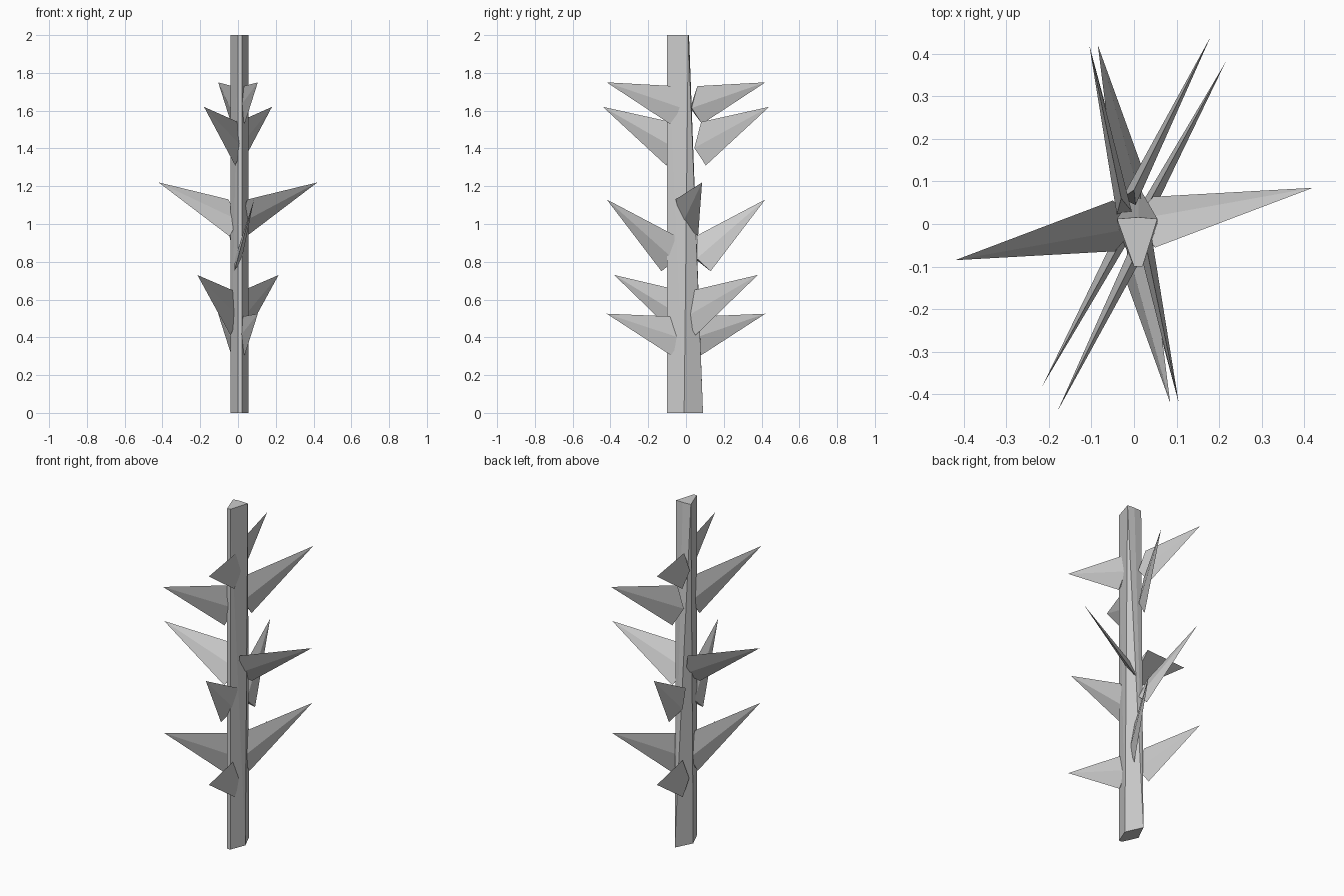
import bpy, bmesh
from mathutils import Vector

if "Cube" in bpy.data.objects:
    bpy.data.objects.remove(bpy.data.objects["Cube"])


def hull_object(name, points):
    """Flat-faced solid wrapped around a few corner points."""
    bm = bmesh.new()
    for p in points:
        bm.verts.new(p)
    bmesh.ops.convex_hull(bm, input=bm.verts[:])
    bmesh.ops.dissolve_limit(bm, angle_limit=0.01, verts=bm.verts[:], edges=bm.edges[:])
    bmesh.ops.recalc_face_normals(bm, faces=bm.faces[:])
    mesh = bpy.data.meshes.new(name)
    bm.to_mesh(mesh)
    bm.free()
    obj = bpy.data.objects.new(name, mesh)
    bpy.context.collection.objects.link(obj)
    return obj


# Stem: narrow front edge, back ridge fading out towards the top
def stem_ring(z, side_y, back_y):
    return [(0, -0.10, z), (0.02, -0.10, z), (0.055, side_y, z),
            (0.01, back_y, z), (-0.04, side_y, z)]


hull_object("stem", stem_ring(0, -0.01, 0.09) + stem_ring(2, 0.012, 0.016))

# Leaves: tip, upper corner, lower corner of one leaf in each opposite pair
leaves = [
    ((0.105, -0.42, 1.75), (0.03, -0.06, 1.73), (0.035, -0.085, 1.53)),
    ((-0.18, -0.44, 1.62), (0.00, -0.08, 1.54), (-0.015, -0.105, 1.31)),
    ((0.42, 0.085, 1.22), (0.05, -0.055, 1.13), (0.045, 0.064, 0.935)),
    ((0.085, -0.42, 1.13), (0.04, -0.06, 0.94), (-0.02, -0.13, 0.75)),
    ((-0.215, -0.38, 0.73), (-0.03, -0.04, 0.65), (-0.04, -0.05, 0.41)),
    ((0.105, -0.42, 0.525), (0.02, -0.06, 0.51), (0.035, -0.08, 0.305)),
]
for i, corners in enumerate(leaves):
    tip, a, b = map(Vector, corners)
    mid = (a + b) / 2
    normal = (a - tip).cross(b - tip).normalized()
    root = mid + (mid - tip).normalized() * 0.05
    # ridge on each side of the blade
    pts = [tip, a, b, root + normal * 0.018, root - normal * 0.018]
    for side in (1, -1):
        hull_object(f"leaf_{i + 1}_{'a' if side > 0 else 'b'}",
                    [(p.x * side, p.y * side, p.z) for p in pts])
